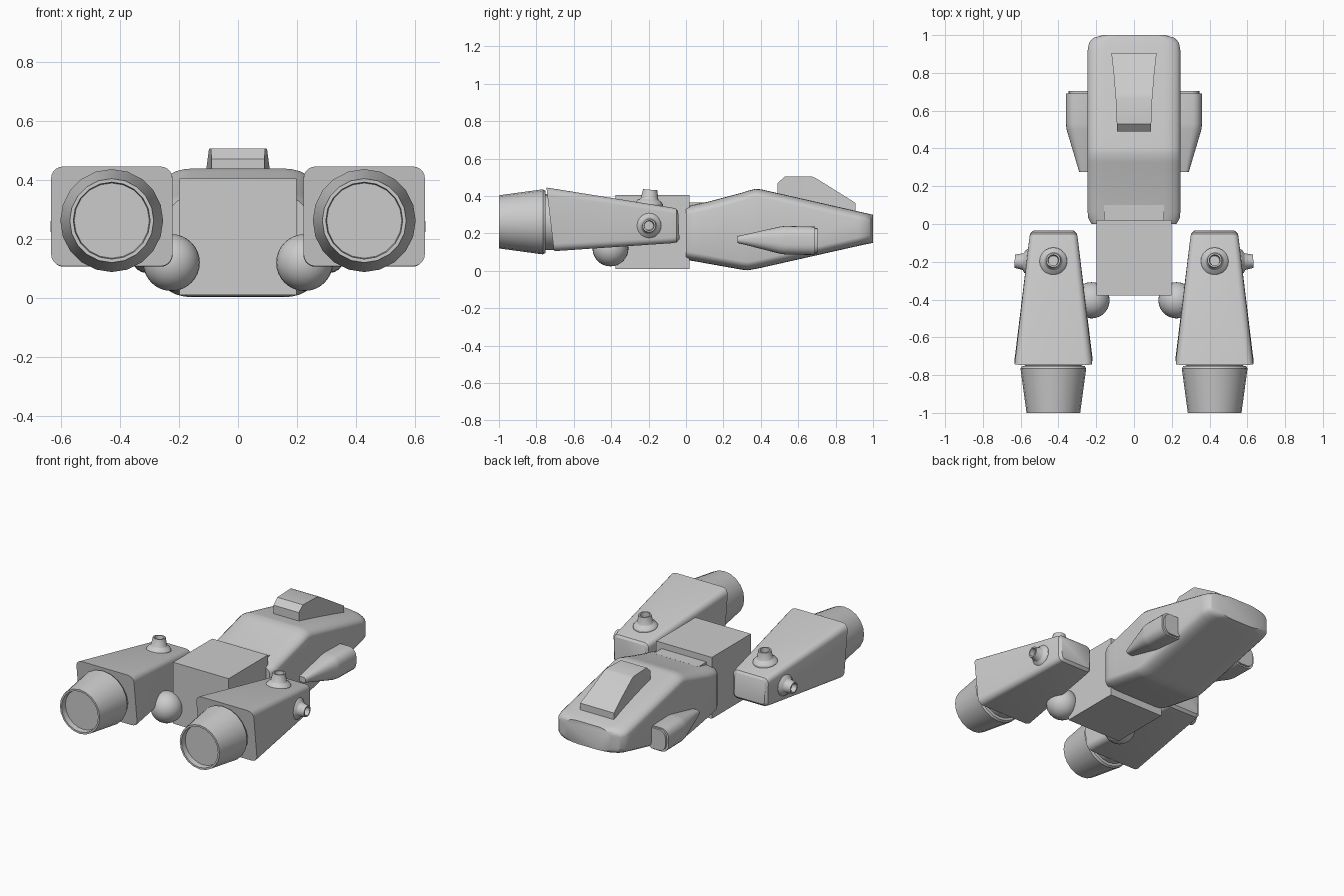
import bpy, bmesh
from math import sin, cos, pi, radians
from mathutils import Vector


def finish(name, bm, mirror=False, smooth=30):
    bmesh.ops.recalc_face_normals(bm, faces=bm.faces[:])
    me = bpy.data.meshes.new(name)
    bm.to_mesh(me)
    bm.free()
    ob = bpy.data.objects.new(name, me)
    bpy.context.collection.objects.link(ob)
    bpy.ops.object.select_all(action='DESELECT')
    ob.select_set(True)
    bpy.context.view_layer.objects.active = ob
    if smooth:
        bpy.ops.object.shade_smooth_by_angle(angle=radians(smooth))
    if mirror:
        mod = ob.modifiers.new("Mirror", 'MIRROR')
        mod.use_mirror_merge = False
    return ob


def skin(bm, rings):
    for a, b in zip(rings, rings[1:]):
        n = len(a)
        for i in range(n):
            j = (i + 1) % n
            bm.faces.new((a[i], a[j], b[j], b[i]))
    bm.faces.new(rings[0])
    bm.faces.new(rings[-1])


# section: (y at bottom, y at top, x0, x1, z0, z1, corner rx, corner rz)
def loft(name, sections, seg=5, **kw):
    bm = bmesh.new()
    rings = []
    for yb, yt, x0, x1, z0, z1, rx, rz in sections:
        ring = []
        corners = [(x1 - rx, z1 - rz), (x0 + rx, z1 - rz),
                   (x0 + rx, z0 + rz), (x1 - rx, z0 + rz)]
        for q, (cx, cz) in enumerate(corners):
            for k in range(seg + 1):
                a = (q + (k / seg if seg else 0.5)) * pi / 2
                x, z = cx + rx * cos(a), cz + rz * sin(a)
                t = (z - z0) / (z1 - z0)
                ring.append(bm.verts.new((x, yb + (yt - yb) * t, z)))
        rings.append(ring)
    skin(bm, rings)
    return finish(name, bm, **kw)


# profile of (radius, distance along axis) turned around an axis
def lathe(name, profile, origin, axis, sides=20, **kw):
    bm = bmesh.new()
    rot = Vector(axis).to_track_quat('Z', 'Y')
    rings = []
    for r, h in profile:
        rings.append([bm.verts.new(Vector(origin) + rot @ Vector(
            (r * cos(2 * pi * i / sides), r * sin(2 * pi * i / sides), h)))
            for i in range(sides)])
    skin(bm, rings)
    return finish(name, bm, **kw)


def box(name, x, y0, y1, z0, z1):
    return loft(name, [(y, y, -x, x, z0, z1, 0, 0) for y in (y0, y1)], seg=0, smooth=0)


# Main hull: rounded tube with a faceted side outline and rounded nose corners
hull = [(0.0, 0.225, 0.06, 0.345), (0.03, 0.242, 0.054, 0.35), (0.06, 0.245, 0.049, 0.357),
        (0.12, 0.245, 0.038, 0.37), (0.30, 0.245, 0.006, 0.418), (0.33, 0.245, 0.003, 0.428),
        (0.37, 0.245, 0.01, 0.438), (0.40, 0.245, 0.016, 0.436), (0.92, 0.245, 0.133, 0.318),
        (0.96, 0.238, 0.142, 0.309), (0.985, 0.216, 0.147, 0.303), (1.0, 0.165, 0.15, 0.30)]
loft("hull", [(y, y, -w, w, z0, z1, 0.09, 0.045) for y, w, z0, z1 in hull])

# Step plate and square mid section
box("hull_step", 0.16, -0.01, 0.1, 0.2, 0.366)
box("mid_section", 0.198, -0.378, 0.02, 0.01, 0.405)

# Canopy
canopy = [(0.49, 0.09, 0.47), (0.53, 0.091, 0.505), (0.67, 0.097, 0.505),
          (0.69, 0.099, 0.498), (0.80, 0.108, 0.43), (0.905, 0.12, 0.364)]
loft("canopy", [(y, y, -w, w, 0.25, z, 0, 0) for y, w, z in canopy], seg=0)

# Side pods with recessed front plugs
loft("side_pod", [(0.275, 0.275, 0.225, 0.29, 0.15, 0.185, 0.017, 0.017),
                  (0.50, 0.50, 0.20, 0.357, 0.092, 0.236, 0.05, 0.055),
                  (0.53, 0.53, 0.20, 0.36, 0.088, 0.24, 0.05, 0.055),
                  (0.69, 0.69, 0.20, 0.36, 0.085, 0.236, 0.05, 0.055)], mirror=True)
loft("pod_plug", [(0.67, 0.67, 0.21, 0.346, 0.094, 0.228, 0.045, 0.05),
                  (0.703, 0.703, 0.21, 0.346, 0.094, 0.228, 0.045, 0.05)], mirror=True)

# Tapered engine nacelles
loft("nacelle", [(-0.706, -0.746, 0.222, 0.632, 0.108, 0.445, 0.04, 0.04),
                 (-0.695, -0.73, 0.221, 0.630, 0.106, 0.443, 0.04, 0.04),
                 (-0.075, -0.075, 0.298, 0.554, 0.148, 0.338, 0.03, 0.03),
                 (-0.05, -0.052, 0.302, 0.55, 0.152, 0.332, 0.03, 0.03),
                 (-0.035, -0.042, 0.318, 0.534, 0.168, 0.318, 0.02, 0.02)], mirror=True)

# Engine bells with collar behind and shallow recess at the outlet
lathe("engine_bell", [(0.15, -0.08), (0.15, 0.01), (0.166, 0.012), (0.174, 0.025), (0.142, 0.26),
                      (0.13, 0.26), (0.127, 0.225)],
      (0.427, -0.74, 0.262), (0, -1, 0), mirror=True)

# Round tanks between nacelles and mid section
bm = bmesh.new()
bmesh.ops.create_uvsphere(bm, u_segments=28, v_segments=16, radius=0.096)
bmesh.ops.translate(bm, verts=bm.verts[:], vec=(0.225, -0.404, 0.12))
finish("round_tank", bm, mirror=True)

# Small thrusters on the top and outer side of each nacelle
thruster = [(0.076, -0.03), (0.073, 0.0), (0.062, 0.014), (0.05, 0.02), (0.047, 0.024),
            (0.038, 0.072), (0.029, 0.072), (0.026, 0.035)]
lathe("top_thruster", thruster, (0.427, -0.197, 0.362), (0, 0.08, 1), mirror=True)
lathe("side_thruster", [(r * 0.93, h * 0.9) for r, h in thruster],
      (0.567, -0.2, 0.242), (1, 0.05, 0), mirror=True)
